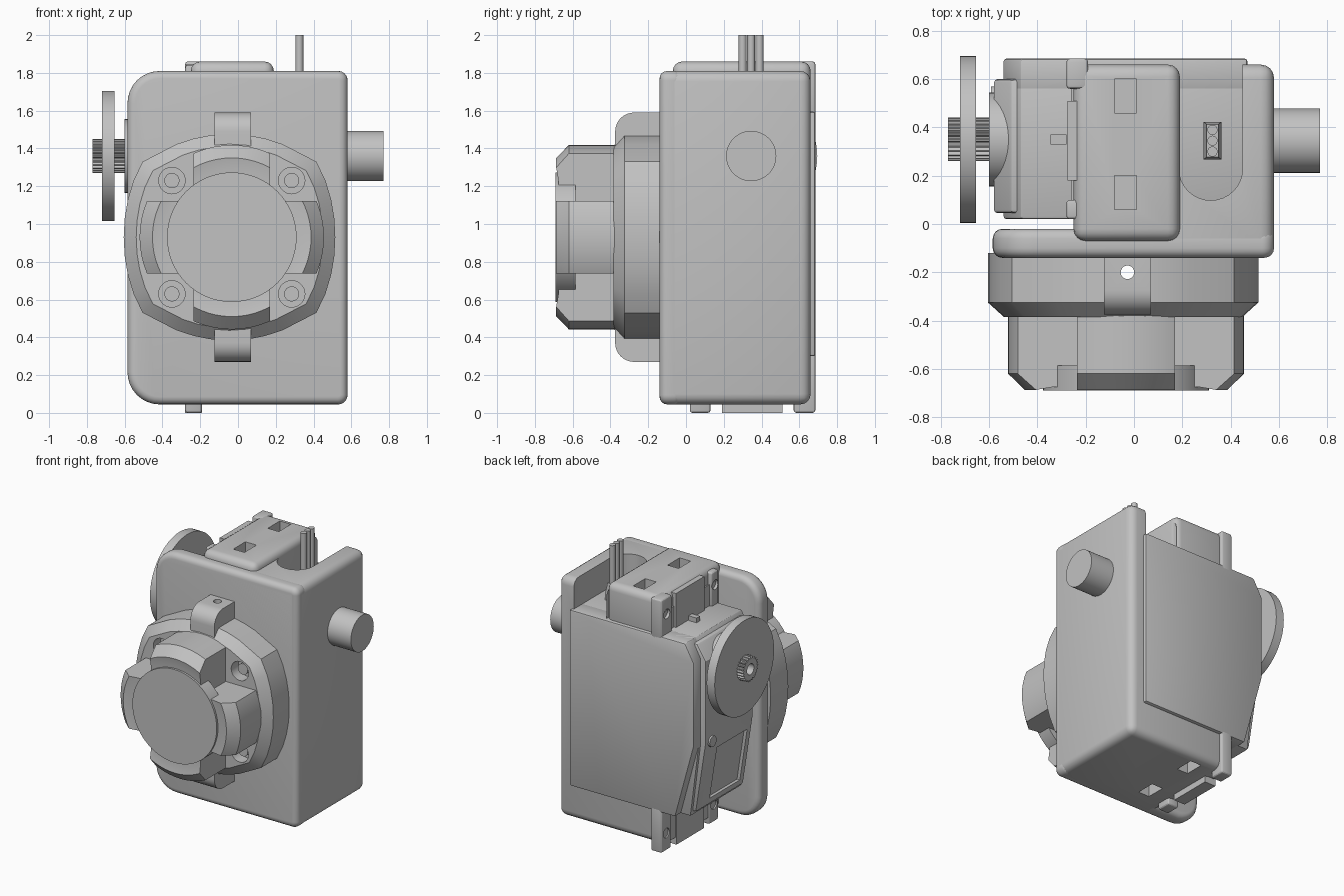
import bpy, bmesh
from math import sin, cos, pi, radians

cube = bpy.data.objects.get("Cube")
if cube:
    bpy.data.objects.remove(cube, do_unlink=True)

grey = bpy.data.materials.new("plain_grey")
grey.use_nodes = True
COLOUR = (0.54, 0.54, 0.54, 1)
grey.diffuse_color = COLOUR
grey.node_tree.nodes["Principled BSDF"].inputs["Base Color"].default_value = COLOUR

MAP = {"x": lambda a, b, t: (t, a, b),
       "y": lambda a, b, t: (a, t, b),
       "z": lambda a, b, t: (a, b, t)}


def activate(ob):
    bpy.ops.object.select_all(action="DESELECT")
    ob.select_set(True)
    bpy.context.view_layer.objects.active = ob


def loft(name, axis, layers):
    """Solid through rings [(outline, position along axis), ...]."""
    bm = bmesh.new()
    rings = [[bm.verts.new(MAP[axis](a, b, t)) for a, b in pts] for pts, t in layers]
    bm.faces.new(rings[0])
    bm.faces.new(rings[-1])
    n = len(rings[0])
    for lo, hi in zip(rings, rings[1:]):
        for i in range(n):
            j = (i + 1) % n
            bm.faces.new((lo[i], lo[j], hi[j], hi[i]))
    bmesh.ops.recalc_face_normals(bm, faces=bm.faces)
    me = bpy.data.meshes.new(name)
    bm.to_mesh(me)
    bm.free()
    me.materials.append(grey)
    ob = bpy.data.objects.new(name, me)
    bpy.context.collection.objects.link(ob)
    return ob


def prism(name, axis, pts, lo, hi):
    return loft(name, axis, [(pts, lo), (pts, hi)])


def circle(c, r, n=40):
    return [(c[0] + r * cos(2 * pi * i / n), c[1] + r * sin(2 * pi * i / n)) for i in range(n)]


def cyl(name, axis, c, r, lo, hi, n=40):
    return prism(name, axis, circle(c, r, n), lo, hi)


def box(name, x, y, z):
    return prism(name, "z", [(x[0], y[0]), (x[1], y[0]), (x[1], y[1]), (x[0], y[1])], *z)


def rounded(x, z, radii, n=8):
    """Rounded rectangle; radii run from lower left counterclockwise, 0 is a sharp corner."""
    corners = [(x[0], z[0], 1, 1), (x[1], z[0], -1, 1), (x[1], z[1], -1, -1), (x[0], z[1], 1, -1)]
    pts = []
    for k, ((cx, cz, sx, sz), r) in enumerate(zip(corners, radii)):
        for i in range(n + 1 if r else 1):
            a = pi + k * pi / 2 + i * pi / 2 / n
            pts.append((cx + sx * r + r * cos(a), cz + sz * r + r * sin(a)))
    return pts


def boolean(ob, tool, op="DIFFERENCE"):
    m = ob.modifiers.new("cut", "BOOLEAN")
    m.object, m.operation, m.solver = tool, op, "EXACT"
    activate(ob)
    bpy.ops.object.modifier_apply(modifier=m.name)
    bpy.data.objects.remove(tool, do_unlink=True)


def bevel(ob, width, segments=4):
    m = ob.modifiers.new("bevel", "BEVEL")
    m.width, m.segments, m.limit_method, m.angle_limit = width, segments, "ANGLE", radians(40)
    activate(ob)
    bpy.ops.object.modifier_apply(modifier=m.name)


# Bracket: front plate and the solid side block, flush at the front
plate = prism("bracket_plate", "y", rounded((-0.585, 0.58), (0.045, 1.81), (0.17, 0.05, 0.05, 0.17)), -0.14, -0.02)
bevel(plate, 0.04)
block = box("bracket_block", (-0.25, 0.58), (-0.14, 0.66), (0.045, 1.81))
bevel(block, 0.055)
boolean(block, box("cap_space", (-0.4, 0.185), (-0.05, 0.8), (1.58, 2)))
slot = [(0.45, 0.8), (0.185, 0.8)] + [(0.318 + 0.132 * cos(a), 0.23 + 0.132 * sin(a))
                                     for a in [pi + pi * i / 16 for i in range(17)]]
boolean(block, prism("wire_slot", "z", slot, 1.58, 2))

# Top cap of the motor case, with rectangular pockets top and bottom
cap = box("case_cap", (-0.25, 0.19), (-0.07, 0.66), (1.5, 1.86))
bevel(cap, 0.05)
for y in (0.06, 0.46):
    boolean(cap, box("pocket", (-0.08, 0.01), (y, y + 0.14), (1.74, 2)))
    boolean(block, box("pocket", (-0.08, 0.01), (y, y + 0.14), (-0.1, 0.15)))

# Motor case and its stepped gear lid
case_pts = [(0.47, 0.3), (-0.39, 0.3), (-0.54, 0.85), (-0.54, 1.47), (-0.47, 1.595), (0.47, 1.595)]
back = prism("motor_case_back", "y", case_pts, 0.55, 0.685)
bevel(back, 0.012, 2)
case_pts[1] = (-0.47, 0.3)
case = prism("motor_case", "y", case_pts, 0.02, 0.62)
bevel(case, 0.012, 2)
lid_pts = [(-0.2, 0.33), (-0.5, 0.33), (-0.58, 0.85), (-0.58, 1.46), (-0.51, 1.57), (-0.2, 1.57)]
lid = prism("gear_lid", "y", lid_pts, 0.045, 0.6)
bevel(lid, 0.015, 2)
recess_pts = [(-0.7, 0.38), (-0.485, 0.38), (-0.545, 0.77), (-0.7, 0.77)]
boolean(lid, prism("lid_recess", "y", recess_pts, 0.1, 0.45))
cyl("shaft_boss", "x", (0.35, 1.36), 0.195, -0.6, -0.45)
for y, z in ((0.53, 0.85), (0.2, 0.98)):
    cyl("lid_screw", "x", (y, z), 0.04, -0.592, -0.5, 20)

# Corner ears with screws, and the ribs between them
for y0, y1, z0, z1 in ((0.57, 0.685, 0, 0.33), (0.02, 0.13, 0, 0.33),
                       (0.56, 0.685, 1.56, 1.86), (0.02, 0.1, 1.56, 1.84)):
    ear = box("corner_ear", (-0.28, -0.19), (y0, y1), (z0, z1))
    bevel(ear, 0.015, 3)
    zc = 0.13 if z0 < 1 else 1.74
    boolean(ear, cyl("ear_hole", "x", ((y0 + y1) / 2, zc), 0.035, -0.3, -0.24, 20))
box("bottom_rib", (-0.28, -0.19), (0.19, 0.51), (0, 0.3))
box("bottom_wall", (-0.27, -0.19), (0.03, 0.65), (0.05, 0.3))
box("top_rib", (-0.275, -0.19), (0.18, 0.51), (1.56, 1.845))
box("top_wall", (-0.26, -0.19), (0.03, 0.65), (1.56, 1.75))
box("lid_key", (-0.345, -0.28), (0.33, 0.37), (1.56, 1.63))

# Splined output shaft, horn disc and opposite pivot pin
AXIS = (0.35, 1.36)
teeth = []
for i in range(96):
    r = 0.09 if i % 4 < 2 else 0.077
    teeth.append((AXIS[0] + r * cos(2 * pi * i / 96), AXIS[1] + r * sin(2 * pi * i / 96)))
shaft = prism("splined_shaft", "x", teeth, -0.77, -0.55)
boolean(shaft, cyl("shaft_hole", "x", AXIS, 0.04, -0.8, -0.68, 24))
cyl("horn_disc", "x", AXIS, 0.345, -0.72, -0.655, 64)
cyl("pivot_pin", "x", (0.345, 1.36), 0.133, 0.5, 0.77, 48)

# Wires with a tapered strain relief
relief = [[(0.325 - w, 0.345 - d), (0.325 + w, 0.345 - d), (0.325 + w, 0.345 + d), (0.325 - w, 0.345 + d)]
          for w, d in ((0.038, 0.078), (0.024, 0.068))]
loft("strain_relief", "z", [(relief[0], 1.56), (relief[0], 1.64), (relief[1], 1.72)])
for y in (0.30, 0.345, 0.39):
    cyl("wire", "z", (0.325, y), 0.021, 1.6, 2, 16)

# Four-sided bulging flange on the front plate
CX, CZ = -0.045, 0.93
quad = [(0.56, 0), (0.555, 0.1), (0.538, 0.2), (0.508, 0.3), (0.46, 0.4),
        (0.28, 0.493), (0.19, 0.522), (0.1, 0.54), (0, 0.547)]
ring = quad + [(-a, b) for a, b in quad[-2::-1]]
ring += [(a, -b) for a, b in ring[-2:0:-1]]


def flange_ring(inset):
    return [(CX + a * (1 - inset / 0.55), CZ + b * (1 - inset / 0.55)) for a, b in ring]


flange = loft("flange", "y", [(flange_ring(0), -0.12), (flange_ring(0), -0.325), (flange_ring(0.065), -0.385)])
tabs = []
for z0, z1 in ((1.3, 1.59), (0.27, 0.55)):
    tab_pts = rounded((-0.375, -0.1), (z0, z1), (0.1, 0, 0, 0) if z0 < 1 else (0, 0, 0, 0.1))
    tabs.append(prism("flange_tab", "x", tab_pts, -0.125, 0.07))
for part in [flange] + tabs:
    boolean(part, cyl("cross_hole", "z", (-0.027, -0.2), 0.028, -1, 3, 24))

# Screw bosses around the hub
HUB = (-0.033, 0.93)
for sx in (-1, 1):
    for sz in (-1, 1):
        c = (HUB[0] + sx * 0.317, HUB[1] + sz * 0.3)
        boolean(flange, cyl("screw_hole", "y", c, 0.07, -0.5, -0.3, 28))
        cyl("screw_head", "y", c, 0.04, -0.35, -0.29, 24)

# Hub: thin face disc over four chamfered lugs
cyl("hub_disc", "y", HUB, 0.343, -0.69, -0.585, 64)
lug_profile = [(0.488, -0.35), (0.488, -0.62), (0.42, -0.687), (0.36, -0.675)]
for name, hx, hz in (("side_lugs", 0.6, 0.193), ("upright_lugs", 0.202, 0.6)):
    lugs = loft(name, "y", [(circle(HUB, r, 64), y) for r, y in lug_profile])
    boolean(lugs, box("lug_limit", (HUB[0] - hx, HUB[0] + hx), (-1, 0), (HUB[1] - hz, HUB[1] + hz)), "INTERSECT")

for ob in list(bpy.context.scene.objects):
    if ob.type == "MESH":
        activate(ob)
        bpy.ops.object.shade_smooth_by_angle(angle=radians(28))
